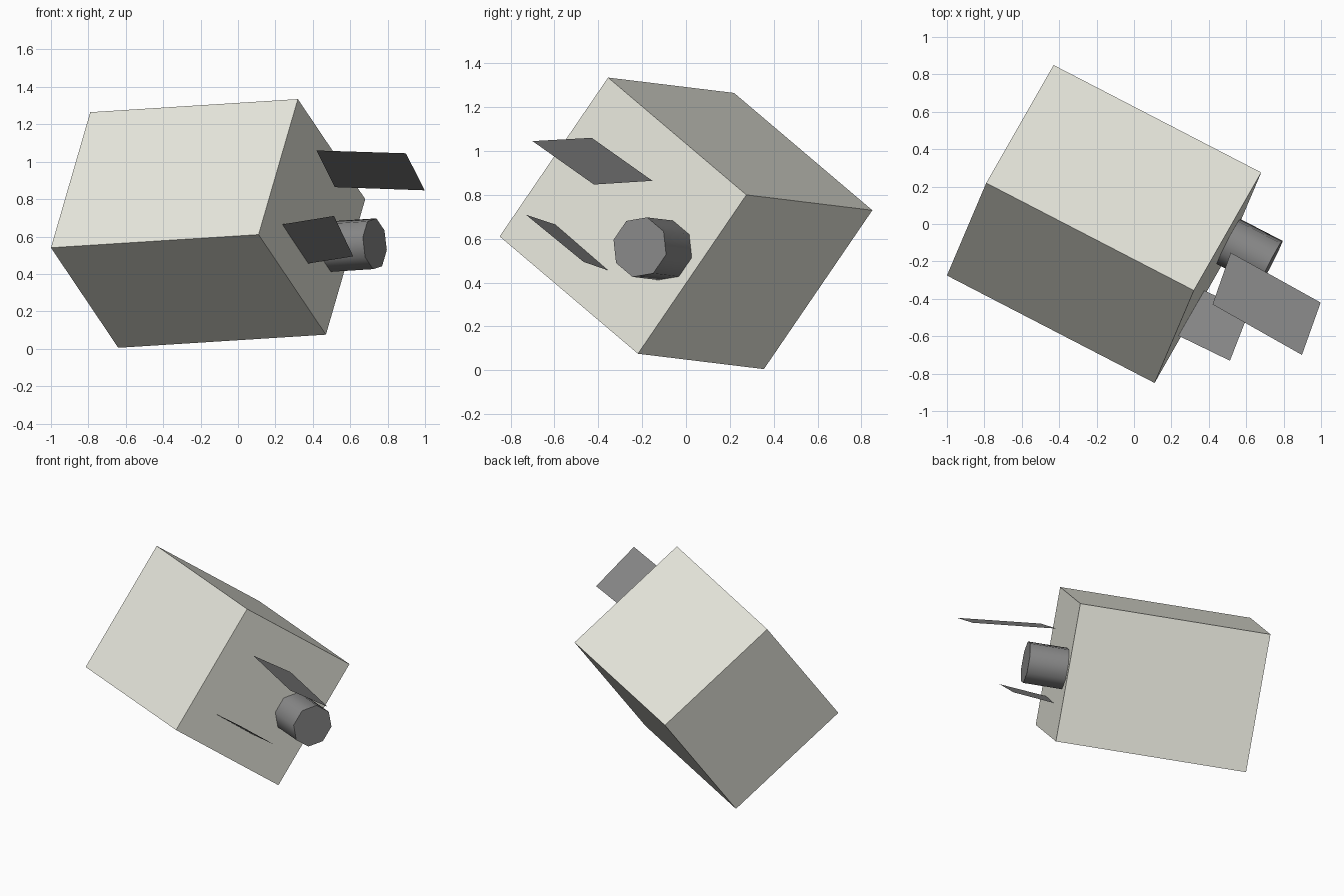
import bpy
from math import radians, pi
from mathutils import Matrix, Vector

if "Cube" in bpy.data.objects:
    bpy.data.objects.remove(bpy.data.objects["Cube"])

# Tilted frame shared by the body and nozzle: long axis, width, depth
CENTRE = Vector((-0.16, 0.0, 0.67))
axis = Vector((0.887, -0.459, 0.056)).normalized()
side = Vector((0.233, 0.549, 0.804))
side = (side - side.dot(axis) * axis).normalized()
FRAME = Matrix.Translation(CENTRE) @ Matrix((axis, side, axis.cross(side))).transposed().to_4x4()
LENGTH, WIDTH = 1.252, 0.902


def material(name, rgb):
    mat = bpy.data.materials.new(name)
    mat.diffuse_color = (*rgb, 1)
    mat.use_nodes = True
    mat.node_tree.nodes["Principled BSDF"].inputs["Base Color"].default_value = mat.diffuse_color
    return mat


cream = material("cream", (0.82, 0.82, 0.74))
dark = material("dark_grey", (0.25, 0.25, 0.25))


def panel(name, corners):
    mesh = bpy.data.meshes.new(name)
    mesh.from_pydata(corners, [], [(0, 1, 2, 3)])
    mesh.materials.append(dark)
    bpy.context.collection.objects.link(bpy.data.objects.new(name, mesh))


# Body block
bpy.ops.mesh.primitive_cube_add(size=1)
body = bpy.context.object
body.name = "body"
body.matrix_world = FRAME @ Matrix.Diagonal((LENGTH, WIDTH, WIDTH, 1))
body.data.materials.append(cream)

# Eight-sided nozzle on the end face
bpy.ops.mesh.primitive_cylinder_add(vertices=8, radius=0.14, depth=0.255)
nozzle = bpy.context.object
nozzle.name = "nozzle"
nozzle.data.transform(Matrix.Rotation(pi / 8, 4, 'Z'))
nozzle.data.materials.append(dark)
bpy.ops.object.shade_smooth_by_angle(angle=radians(60))
nozzle.matrix_world = (FRAME @ Matrix.Translation((LENGTH / 2 + 0.1275, 0.005, -0.273))
                       @ Matrix.Rotation(pi / 2, 4, 'Y'))

# Flat fins beside the nozzle
panel("upper_fin", [(0.42, -0.43, 1.06), (0.898, -0.70, 1.045),
                    (0.998, -0.42, 0.847), (0.517, -0.153, 0.864)])
panel("lower_fin", [(0.237, -0.597, 0.665), (0.513, -0.731, 0.71),
                    (0.616, -0.467, 0.494), (0.376, -0.356, 0.456)])
